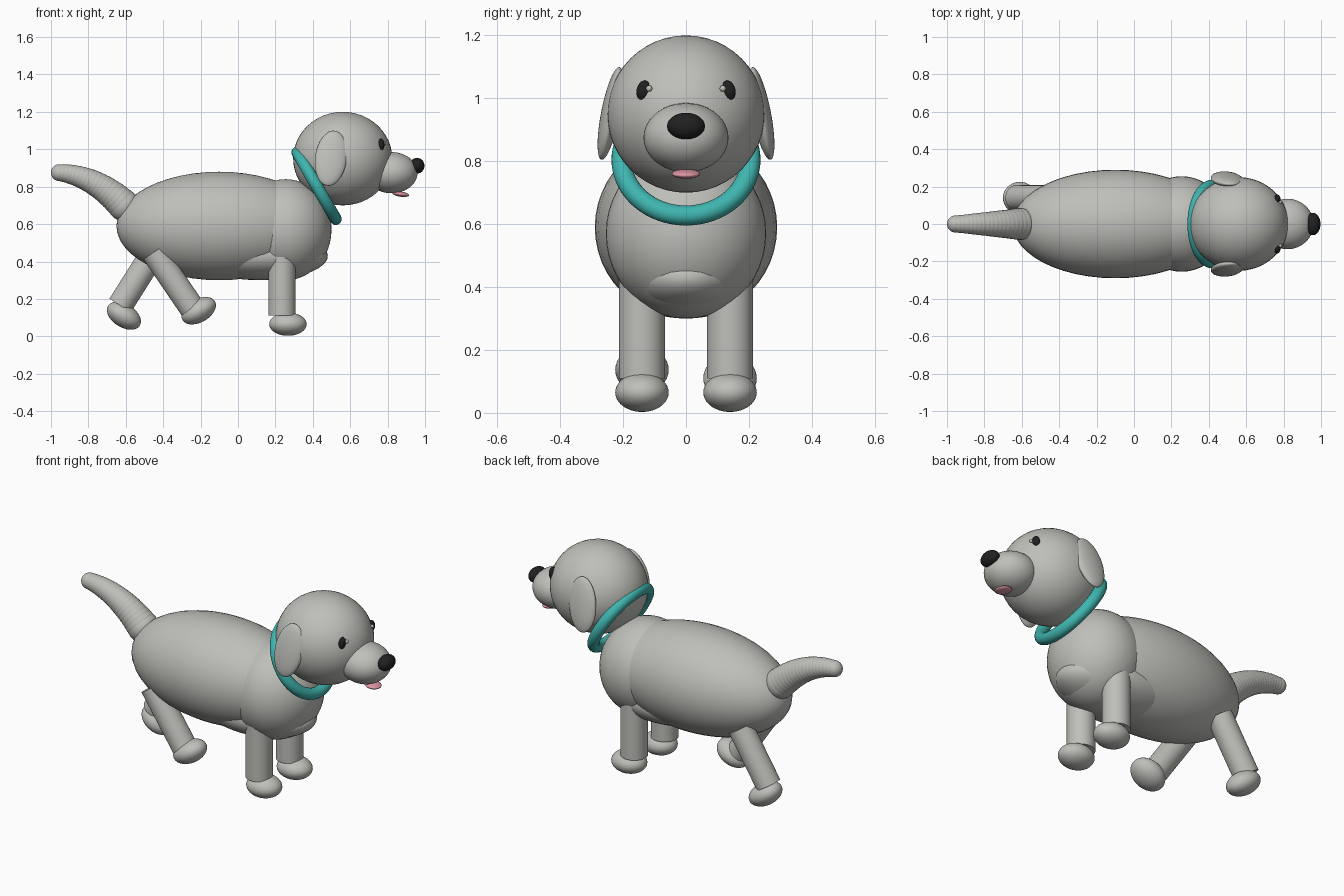
import bpy
from math import radians
from mathutils import Vector

cube = bpy.data.objects.get("Cube")
if cube:
    bpy.data.objects.remove(cube, do_unlink=True)


def material(name, rgb):
    m = bpy.data.materials.new(name)
    m.use_nodes = True
    m.diffuse_color = (*rgb, 1)
    m.node_tree.nodes["Principled BSDF"].inputs["Base Color"].default_value = (*rgb, 1)
    return m


FUR = material("grey fur", (0.52, 0.52, 0.49))
TEAL = material("teal collar", (0.05, 0.46, 0.43))
BLACK = material("black", (0.015, 0.015, 0.015))
PINK = material("pink tongue", (0.72, 0.30, 0.36))


def finish(name, mat):
    ob = bpy.context.object
    ob.name = name
    ob.data.materials.append(mat)
    bpy.ops.object.shade_smooth_by_angle(angle=radians(40))
    return ob


def ellipsoid(name, centre, radii, mat=FUR, rot=(0, 0, 0), detail=48):
    bpy.ops.mesh.primitive_uv_sphere_add(segments=detail, ring_count=detail // 2,
                                         location=centre,
                                         rotation=[radians(a) for a in rot])
    bpy.context.object.scale = radii
    return finish(name, mat)


def limb(name, top, bottom, radius):
    top, bottom = Vector(top), Vector(bottom)
    axis = top - bottom
    bpy.ops.mesh.primitive_cylinder_add(vertices=40, radius=radius, depth=axis.length,
                                        location=(top + bottom) / 2)
    bpy.context.object.rotation_euler = axis.to_track_quat('Z', 'Y').to_euler()
    return finish(name, FUR)


# Torso
ellipsoid("body", (-0.10, 0, 0.59), (0.55, 0.29, 0.29))
ellipsoid("chest", (0.255, 0, 0.57), (0.245, 0.255, 0.27))
ellipsoid("belly", (0.12, 0, 0.43), (0.36, 0.215, 0.13))

# Head and face
ellipsoid("head", (0.56, 0, 0.95), (0.265, 0.25, 0.25))
ellipsoid("snout", (0.82, 0, 0.875), (0.14, 0.135, 0.11))
ellipsoid("nose", (0.957, 0, 0.912), (0.04, 0.06, 0.042), BLACK)
ellipsoid("tongue", (0.87, 0, 0.76), (0.045, 0.045, 0.014), PINK, (0, 8, 0), 32)

for side, word in ((1, "left"), (-1, "right")):
    ellipsoid(f"{word}_eye", (0.765, side * 0.135, 1.025), (0.018, 0.022, 0.032),
              BLACK, (side * 12, 0, 0), 24)
    ellipsoid(f"{word}_eye_glint", (0.782, side * 0.117, 1.031), (0.01, 0.01, 0.01),
              FUR, detail=16)
    ellipsoid(f"{word}_ear", (0.497, side * 0.24, 0.952), (0.085, 0.03, 0.151),
              FUR, (side * 11, 8, 0))

# Collar
bpy.ops.mesh.primitive_torus_add(major_radius=0.205, minor_radius=0.032,
                                 major_segments=64, minor_segments=20,
                                 location=(0.42, 0, 0.805), rotation=(0, radians(60), 0))
finish("collar", TEAL)

# Front legs stand straight
for y, word in ((0.14, "left"), (-0.14, "right")):
    limb(f"{word}_front_leg", (0.235, y, 0.45), (0.235, y, 0.11), 0.073)
    ellipsoid(f"{word}_front_paw", (0.267, y, 0.065), (0.10, 0.085, 0.062))

# Hind legs are mid-stride, one forward and one back
limb("right_hind_leg", (-0.45, -0.14, 0.45), (-0.245, -0.14, 0.15), 0.068)
ellipsoid("right_hind_paw", (-0.21, -0.14, 0.137), (0.10, 0.085, 0.062), rot=(0, -30, 0))
limb("left_hind_leg", (-0.45, 0.14, 0.45), (-0.63, 0.14, 0.165), 0.068)
ellipsoid("left_hind_paw", (-0.61, 0.14, 0.11), (0.10, 0.085, 0.062), rot=(0, 32, 0))

# Tail: a tapering row of overlapping balls along a curve
root, bend, tip = Vector((-0.61, 0, 0.70)), Vector((-0.77, 0, 0.86)), Vector((-0.955, 0, 0.875))
COUNT = 19
for i in range(COUNT):
    t = i / (COUNT - 1)
    centre = root * (1 - t) ** 2 + bend * 2 * t * (1 - t) + tip * t * t
    r = 0.085 - 0.04 * t
    ellipsoid(f"tail_ring_{i + 1}", centre, (r, r, r), detail=32)
